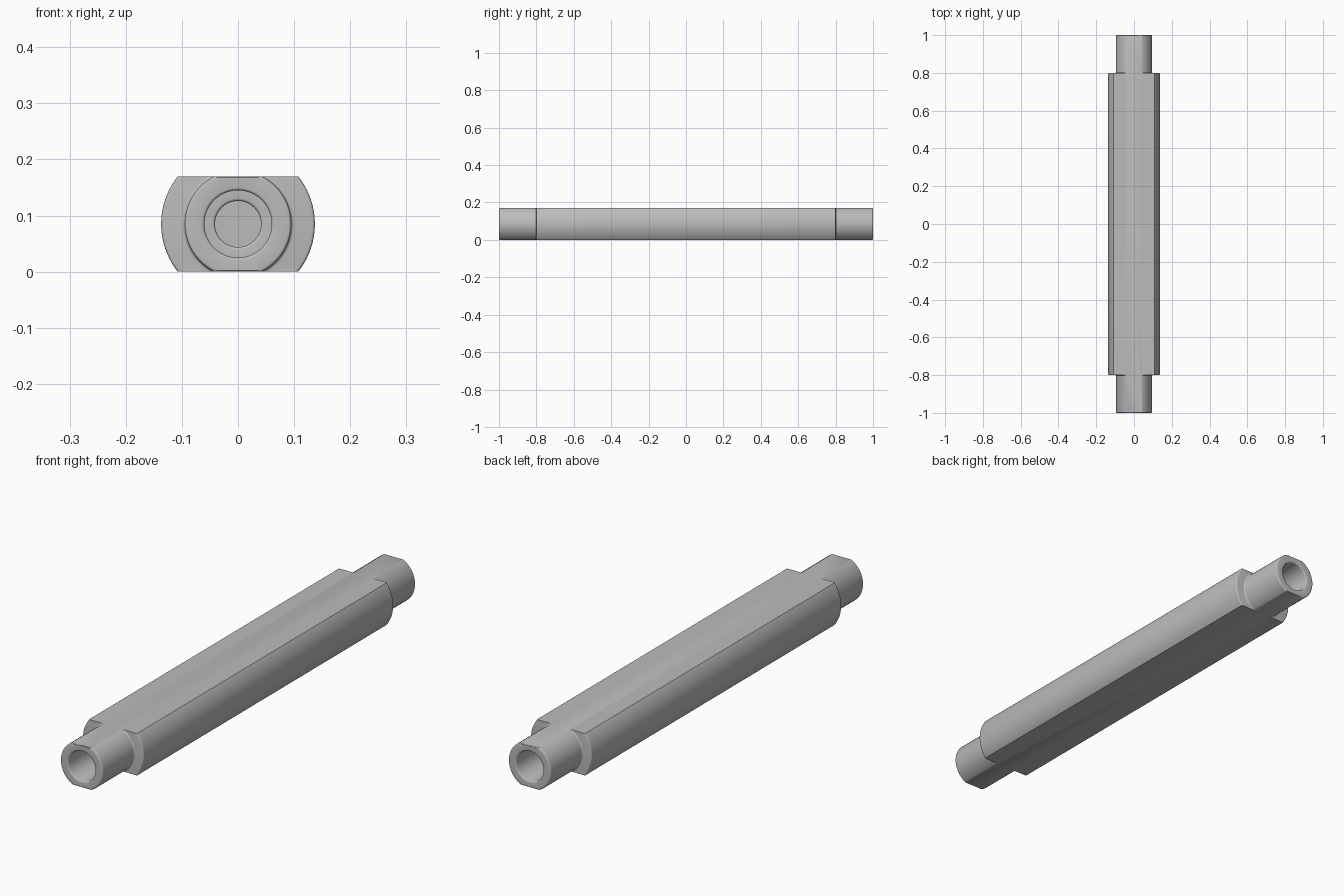
import bpy, bmesh, math
from mathutils import Vector

cube = bpy.data.objects.get("Cube")
if cube:
    bpy.data.objects.remove(cube, do_unlink=True)

HALF = 0.085       # half height across the flats
BODY_R, END_R = 0.137, 0.095
BORE_R, PILOT_R = 0.06, 0.041
SHOULDER = 0.8
R = 0.005          # edge rounding


def arc(cr, cy, start, end, steps=4):
    """Quarter-round points (radius, y) between two angles in degrees."""
    angles = [math.radians(start + (end - start) * i / steps) for i in range(steps + 1)]
    return [(cr + R * math.cos(a), cy + R * math.sin(a)) for a in angles]


# Half profile, from the bottom of the drilled hole out to the body
half = [(0, 0.6), (PILOT_R, 0.6)]
half += arc(PILOT_R + R, SHOULDER - R, 180, 90)      # pilot hole rim
half += [(BORE_R, SHOULDER)]
half += arc(BORE_R + R, 1 - R, 180, 90)              # bore rim
half += arc(END_R - R, 1 - R, 90, 0)                 # outer end edge
half += arc(END_R + R, SHOULDER + R, 180, 270)       # shoulder fillet
half += arc(BODY_R - R, SHOULDER - R, 90, 0)         # body edge
profile = half + [(r, -y) for r, y in reversed(half)]

# Turn the profile around the long axis
bm = bmesh.new()
verts = [bm.verts.new((r, y, 0)) for r, y in profile]
edges = [bm.edges.new(pair) for pair in zip(verts, verts[1:])]
bmesh.ops.spin(bm, geom=verts + edges, cent=(0, 0, 0), axis=(0, 1, 0),
               angle=math.tau, steps=96, use_merge=True)
bmesh.ops.remove_doubles(bm, verts=bm.verts, dist=1e-5)
bmesh.ops.recalc_face_normals(bm, faces=bm.faces)


def cut(point, normal):
    """Slice away everything beyond a plane and cap the opening."""
    geom = bm.verts[:] + bm.edges[:] + bm.faces[:]
    result = bmesh.ops.bisect_plane(bm, geom=geom, dist=1e-6, plane_co=point,
                                    plane_no=Vector(normal), clear_outer=True)
    rim = [e for e in result["geom_cut"] if isinstance(e, bmesh.types.BMEdge)]
    bmesh.ops.contextual_create(bm, geom=rim)


# Top and bottom flats, with small chamfers at the ends
for side in (1, -1):
    cut((0, 0, side * HALF), (0, 0, side))
    for end in (1, -1):
        cut((0, end * (1 - R / 2), side * HALF), (0, end, side))

bmesh.ops.recalc_face_normals(bm, faces=bm.faces)
bmesh.ops.translate(bm, verts=bm.verts, vec=(0, 0, HALF))

mesh = bpy.data.meshes.new("flatted_shaft")
bm.to_mesh(mesh)
bm.free()
shaft = bpy.data.objects.new("flatted_shaft", mesh)
bpy.context.collection.objects.link(shaft)

# Plain grey metal
grey = bpy.data.materials.new("plain_grey")
grey.use_nodes = True
colour = (0.5, 0.5, 0.5, 1)
grey.diffuse_color = colour
grey.node_tree.nodes["Principled BSDF"].inputs["Base Color"].default_value = colour
mesh.materials.append(grey)

bpy.context.view_layer.objects.active = shaft
shaft.select_set(True)
bpy.ops.object.shade_smooth_by_angle(angle=math.radians(30))
